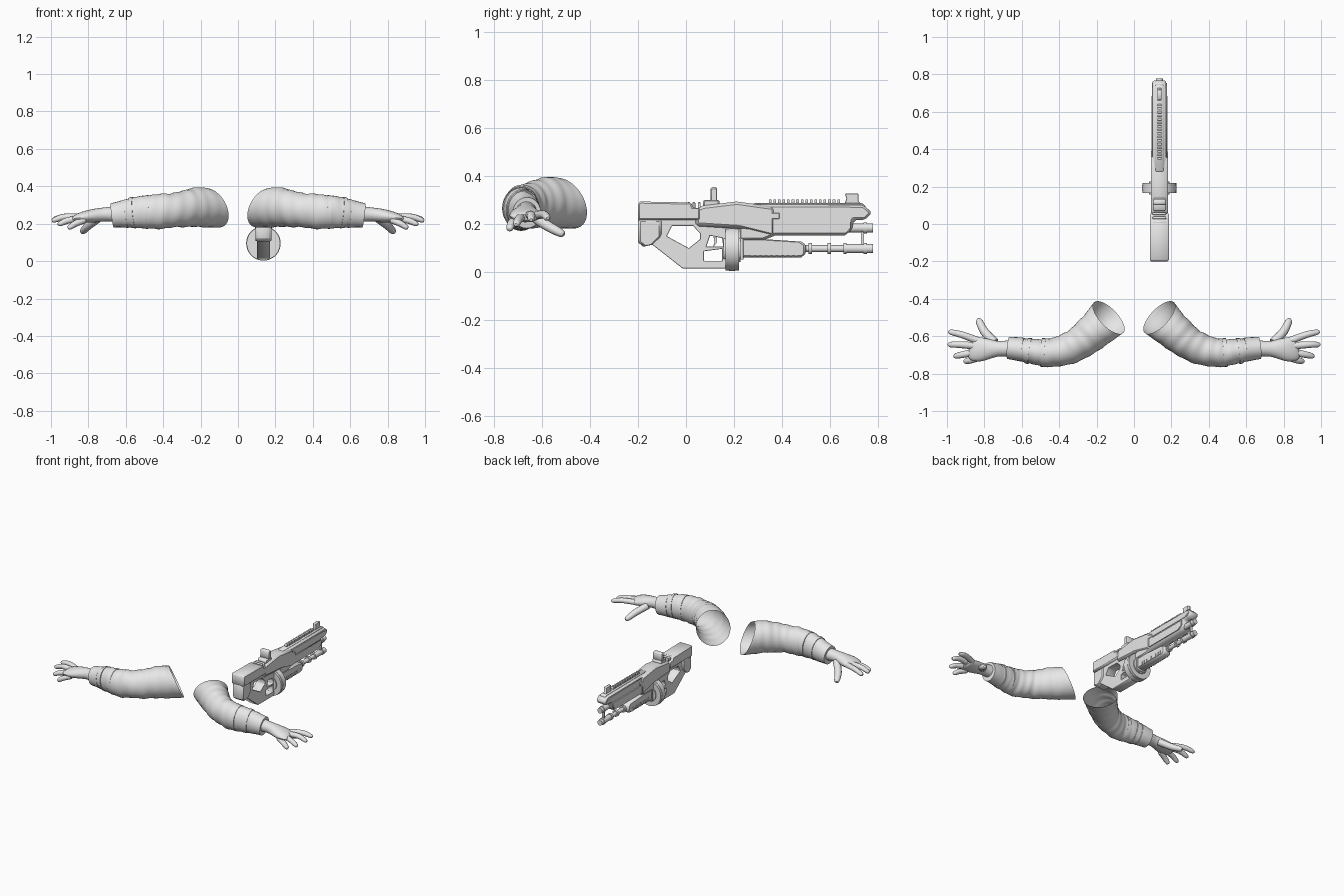
import bpy, bmesh, math
from mathutils import Vector, Matrix

if "Cube" in bpy.data.objects:
    bpy.data.objects.remove(bpy.data.objects["Cube"])

grey = bpy.data.materials.new("light_grey")
grey.diffuse_color = (0.8, 0.8, 0.8, 1)
grey.use_nodes = True
grey.node_tree.nodes["Principled BSDF"].inputs["Base Color"].default_value = grey.diffuse_color
GX = 0.136  # centre line of the rifle


def finish(name, bm, bevel=0, smooth=True):
    bmesh.ops.recalc_face_normals(bm, faces=bm.faces)
    me = bpy.data.meshes.new(name)
    bm.to_mesh(me)
    bm.free()
    me.materials.append(grey)
    ob = bpy.data.objects.new(name, me)
    bpy.context.collection.objects.link(ob)
    if bevel:
        m = ob.modifiers.new("chamfer", 'BEVEL')
        m.width, m.segments, m.limit_method = bevel, 1, 'ANGLE'
        m.angle_limit = math.radians(40)
    if smooth:
        bpy.ops.object.select_all(action='DESELECT')
        ob.select_set(True)
        bpy.context.view_layer.objects.active = ob
        bpy.ops.object.shade_smooth_by_angle(angle=math.radians(40))
    return ob


def spline(pts, steps):
    """Smooth interpolation through stations (x, y, z, half width, half height)."""
    out = []
    n = len(pts)
    for i in range(n - 1):
        p = [pts[max(0, i - 1)], pts[i], pts[i + 1], pts[min(n - 1, i + 2)]]
        for s in range(steps + (i == n - 2)):
            t = s / steps
            out.append([0.5 * (2 * b + (c - a) * t + (2 * a - 5 * b + 4 * c - d) * t * t
                               + (3 * b - a - 3 * c + d) * t ** 3)
                        for a, b, c, d in zip(*p)])
    return out


def sweep(name, pts, side, steps=6, sides=24, folds=0, slant=0, caps=(True, True)):
    st = spline(pts, steps)
    pos = [Vector(s[:3]) for s in st]
    bm = bmesh.new()
    rings = []
    for i, s in enumerate(st):
        tan = (pos[min(i + 1, len(st) - 1)] - pos[max(i - 1, 0)]).normalized()
        lat = tan.cross(Vector((0, 0, 1))).normalized()
        up = lat.cross(tan)
        u = i / (len(st) - 1)
        ring = []
        for k in range(sides):
            a = 2 * math.pi * k / sides
            f = 1 + folds * math.sin(math.pi * u) * (
                math.sin(u * 60 + 2 * math.sin(a)) + 0.7 * math.sin(u * 31 - 2 * a))
            v = pos[i] + f * (lat * math.cos(a) * s[3] + up * math.sin(a) * s[4])
            v += tan * slant * math.sin(a) * max(0, 1 - 3 * u)
            ring.append(bm.verts.new((v.x * side, v.y, v.z)))
        rings.append(ring)
    for r, q in zip(rings, rings[1:]):
        for k in range(sides):
            j = (k + 1) % sides
            bm.faces.new((r[k], r[j], q[j], q[k]))
    if caps[0]:
        bm.faces.new(rings[0])
    if caps[1]:
        bm.faces.new(rings[-1])
    return finish(name, bm)


# ---- arms, mirrored left and right ----
SLEEVE = [(.135, -.50, .285, .113, .104), (.215, -.575, .287, .098, .106),
          (.32, -.652, .275, .086, .093), (.44, -.688, .264, .077, .092),
          (.55, -.68, .260, .066, .082), (.62, -.668, .252, .058, .070)]
CUFF = [(.595, -.672, .254, .064, .077), (.63, -.667, .250, .062, .070),
        (.672, -.663, .245, .059, .065)]
STRAPS = [[(.475, -.688, .264, .077, .089), (.495, -.687, .263, .077, .089)],
          [(.555, -.68, .260, .070, .085), (.575, -.677, .258, .068, .082)]]
HAND = [(.65, -.665, .252, .045, .043), (.72, -.667, .249, .041, .037),
        (.77, -.668, .243, .052, .036), (.82, -.67, .236, .064, .031),
        (.862, -.668, .229, .062, .022), (.878, -.666, .226, .045, .012)]
# finger name: base, middle joint, tip
FINGERS = {"index": ((.84, -.622, .235), (.92, -.592, .238), (.992, -.575, .222)),
           "middle": ((.85, -.652, .235), (.93, -.645, .236), (.995, -.645, .215)),
           "ring": ((.845, -.684, .228), (.91, -.697, .217), (.963, -.708, .195)),
           "little": ((.82, -.710, .220), (.87, -.727, .200), (.908, -.736, .175)),
           "thumb": ((.745, -.635, .232), (.80, -.575, .190), (.834, -.508, .154))}

for side, tag in ((1, "right"), (-1, "left")):
    sweep(tag + "_sleeve", SLEEVE, side, steps=10, sides=32, folds=.022, slant=.05,
          caps=(False, True))
    sweep(tag + "_cuff", CUFF, side, steps=3)
    for i, s in enumerate(STRAPS):
        sweep(f"{tag}_strap_{i + 1}", s, side, steps=1)
    sweep(tag + "_hand", HAND, side, steps=4, sides=20)
    for nm, (a, b, c) in FINGERS.items():
        a, b, c = Vector(a), Vector(b), Vector(c)
        r = .023 if nm == "thumb" else .018
        near = b.lerp(c, .8)
        sweep(f"{tag}_{nm}_finger", [(*a, r * 1.1, r), (*b, r, r * .95),
              (*near, r * .8, r * .75), (*c, r * .35, r * .35)], side, steps=3, sides=12)


# ---- rifle helpers ----
def plate(name, loops, half, bevel=0, x=GX):
    """Extrude a side profile (y, z) with optional holes across the rifle's width."""
    cu = bpy.data.curves.new(name + "_profile", 'CURVE')
    cu.dimensions, cu.fill_mode, cu.extrude = '2D', 'BOTH', half
    for loop in loops:
        sp = cu.splines.new('POLY')
        sp.points.add(len(loop) - 1)
        for p, (y, z) in zip(sp.points, loop):
            p.co = (y, z, 0, 1)
        sp.use_cyclic_u = True
    tmp = bpy.data.objects.new(name + "_profile", cu)
    bpy.context.collection.objects.link(tmp)
    dg = bpy.context.evaluated_depsgraph_get()
    me = bpy.data.meshes.new_from_object(tmp.evaluated_get(dg))
    bm = bmesh.new()
    bm.from_mesh(me)
    bpy.data.objects.remove(tmp)
    bpy.data.meshes.remove(me)
    bmesh.ops.remove_doubles(bm, verts=bm.verts, dist=1e-5)
    bmesh.ops.transform(bm, verts=bm.verts, matrix=Matrix(
        ((0, 0, 1, x), (1, 0, 0, 0), (0, 1, 0, 0), (0, 0, 0, 1))))
    return finish(name, bm, bevel, smooth=False)


def block(name, y0, y1, z0, z1, half, bevel=0, x=GX):
    return plate(name, [[(y0, z0), (y1, z0), (y1, z1), (y0, z1)]], half, bevel, x)


def tube(name, y0, y1, z, r, sides=20, x=GX):
    bm = bmesh.new()
    bmesh.ops.create_cone(bm, cap_ends=True, segments=sides, radius1=r, radius2=r,
                          depth=y1 - y0, matrix=Matrix.Translation((x, (y0 + y1) / 2, z))
                          @ Matrix.Rotation(math.pi / 2, 4, 'X'))
    return finish(name, bm)


# stock and receiver
plate("stock", [[(-.2, .215), (.06, .215), (.06, .265), (.03, .265), (.022, .288),
                 (-.19, .292), (-.2, .285)]], .05, .018)
for i in range(3):
    block(f"stock_rib_{i + 1}", .005 + i * .022, .017 + i * .022, .25, .29, .036, .004)
plate("receiver", [[(.04, .19), (.27, .175), (.37, .15), (.37, .27), (.3, .28),
                    (.21, .292), (.07, .275), (.04, .26)]], .046, .012)
# skeleton grip frame with openings
plate("grip_frame", [
    [(-.2, .222), (-.2, .122), (-.178, .104), (-.14, .112), (-.015, .014), (.165, .014),
     (.165, .05), (.24, .05), (.24, .2), (.1, .222)],
    [(-.08, .148), (-.058, .19), (.03, .19), (.058, .16), (.058, .135), (.012, .098)],
    [(.085, .105), (.1, .15), (.15, .14), (.155, .105)],
    [(.075, .045), (.075, .085), (.15, .095), (.15, .045)]], .034, .006)
plate("trigger", [[(.115, .145), (.13, .145), (.128, .12), (.112, .1), (.118, .122)]], .008)
plate("stock_pad", [[(-.2, .22), (-.2, .122), (-.178, .104), (-.14, .112), (-.1, .15),
                     (-.1, .22)]], .042, .01)
# handguard with raised side panels and top cover
plate("handguard", [[(.22, .13), (.32, .13), (.37, .15), (.66, .15), (.69, .172), (.70, .215),
                     (.745, .215), (.775, .245), (.74, .278), (.3, .28), (.22, .25)]],
      .036, .01)
for s in (-1, 1):
    plate("side_panel", [[(.26, .225), (.36, .16), (.65, .16), (.685, .18), (.685, .215),
                          (.4, .215), (.36, .235), (.28, .235)]], .004, 0, GX + s * .038)
    plate("upper_side_panel", [[(.3, .245), (.4, .225), (.72, .225), (.755, .245),
                                (.72, .262), (.3, .268)]], .003, 0, GX + s * .037)
    block("side_bolt", .35, .39, .22, .245, .008, .003, GX + s * .038)
plate("top_cover", [[(.28, .27), (.75, .27), (.735, .285), (.28, .285)]], .022, .004)
for i in range(16):
    block(f"rail_tooth_{i + 1}", .345 + i * .019, .356 + i * .019, .28, .3, .011)
# sights
block("rear_sight_base", .07, .14, .27, .298, .034, .006)
plate("rear_sight", [[(.102, .29), (.13, .29), (.13, .352), (.102, .352)]], .034, .006)
plate("front_sight", [[(.66, .28), (.73, .28), (.718, .295), (.718, .325), (.662, .325),
                       (.668, .305)]], .011, .002)
# drum magazine
tube("drum", .165, .22, .095, .09, 36)
tube("drum_rim", .18, .205, .095, .0925, 36)
tube("drum_hub", .157, .228, .095, .055, 24)
# fore grip block with ribs
plate("fore_grip", [[(.22, .06), (.48, .06), (.5, .075), (.5, .112), (.48, .125), (.33, .135),
                     (.22, .135)]], .03, .008)
for i in range(9):
    block(f"fore_grip_rib_{i + 1}", .27 + i * .023, .281 + i * .023, .066, .09, .033)
# barrels and brackets
tube("lower_barrel", .48, .775, .096, .014)
tube("lower_muzzle", .66, .778, .096, .019)
tube("upper_barrel", .66, .778, .182, .019)
for i, y in enumerate((.51, .59, .655, .74)):
    tube(f"barrel_ring_{i + 1}", y, y + .014, .096, .023)
tube("upper_barrel_ring", .74, .754, .182, .023)
block("barrel_bracket", .728, .742, .09, .19, .008, .002)
